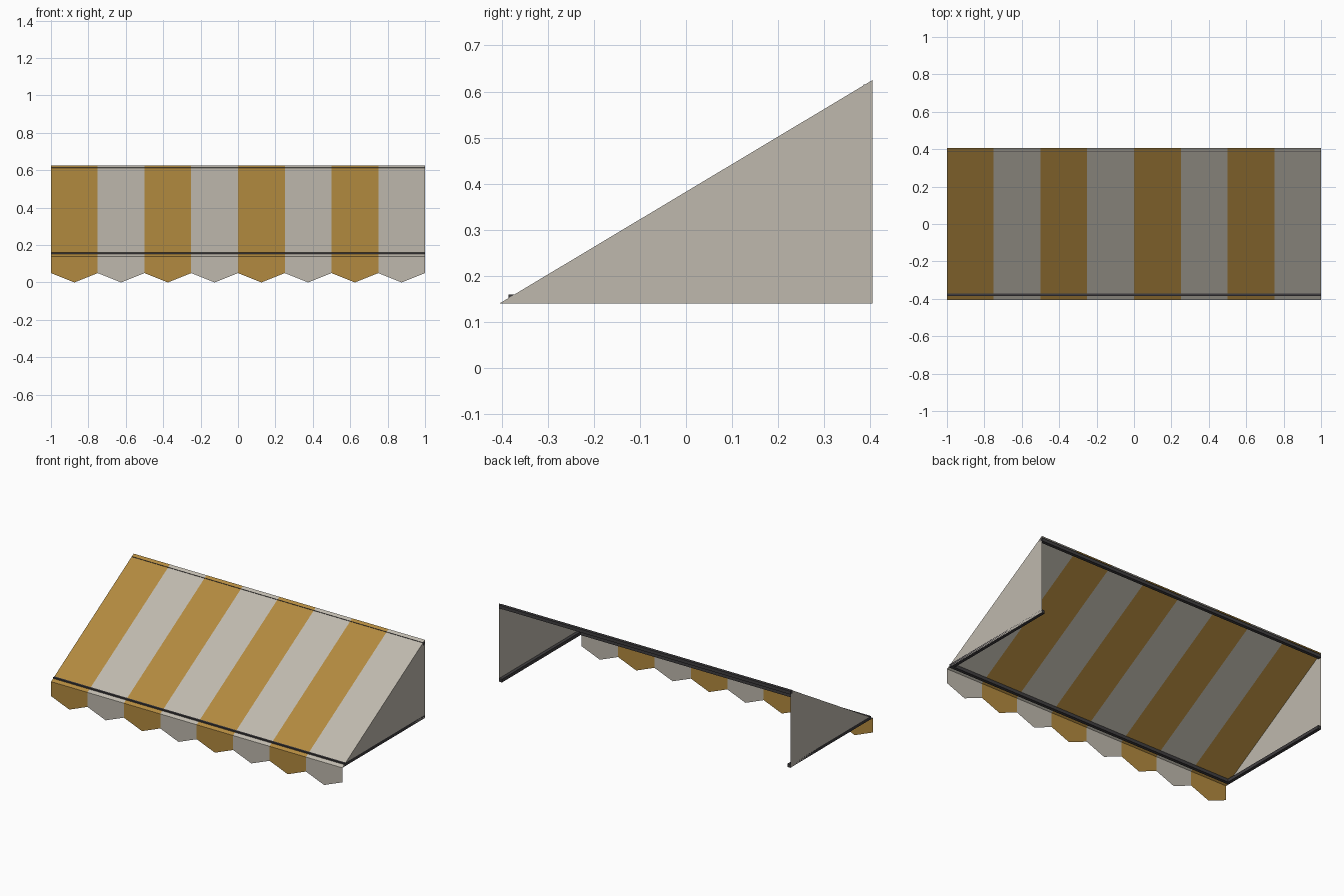
import bpy, bmesh

if "Cube" in bpy.data.objects:
    bpy.data.objects.remove(bpy.data.objects["Cube"])

W, D = 1.0, 0.405           # half width, half depth
Z_EAVE, Z_TOP = 0.14, 0.625  # canopy heights
N = 8                        # stripes
STEP = 2 * W / N


def material(name, rgb):
    m = bpy.data.materials.new(name)
    m.diffuse_color = (*rgb, 1)
    m.use_nodes = True
    m.node_tree.nodes["Principled BSDF"].inputs["Base Color"].default_value = m.diffuse_color
    return m


gold = material("gold cloth", (0.45, 0.255, 0.05))
cream = material("cream cloth", (0.52, 0.485, 0.42))
metal = material("dark metal", (0.05, 0.047, 0.05))


def sheet(name, polys, mats):
    """Flat cloth panels; material alternates along the list."""
    bm = bmesh.new()
    for i, pts in enumerate(polys):
        f = bm.faces.new([bm.verts.new(p) for p in pts])
        f.material_index = i % len(mats)
    bmesh.ops.remove_doubles(bm, verts=bm.verts, dist=1e-5)
    me = bpy.data.meshes.new(name)
    bm.to_mesh(me)
    bm.free()
    for m in mats:
        me.materials.append(m)
    ob = bpy.data.objects.new(name, me)
    bpy.context.collection.objects.link(ob)


def bar(name, lo, hi):
    """Square metal tube between two corners."""
    bpy.ops.mesh.primitive_cube_add(size=1, location=[(a + b) / 2 for a, b in zip(lo, hi)])
    ob = bpy.context.object
    ob.name = name
    ob.scale = [b - a for a, b in zip(lo, hi)]
    bpy.ops.object.transform_apply(location=False, rotation=False, scale=True)
    ob.data.materials.append(metal)


# Striped sloping canopy and pointed valance
slope, valance = [], []
for i in range(N):
    a, b = -W + i * STEP, -W + (i + 1) * STEP
    slope.append([(a, -D, Z_EAVE), (b, -D, Z_EAVE), (b, D, Z_TOP), (a, D, Z_TOP)])
    valance.append([(a, -D, Z_EAVE), (a, -D, 0.05), ((a + b) / 2, -D, 0),
                    (b, -D, 0.05), (b, -D, Z_EAVE)])
sheet("canopy", slope, [gold, cream])
sheet("valance", valance, [gold, cream])

# Triangular side panels and their lower bars
for s, side in ((-1, "left"), (1, "right")):
    tri = [(s * W, -D, Z_EAVE), (s * W, D, Z_EAVE), (s * W, D, Z_TOP)]
    sheet(side + "_side_panel", [tri if s > 0 else tri[::-1]], [cream])
    x = sorted((s * W, s * (W - 0.02)))
    bar(side + "_side_bar", (x[0], -0.365, Z_EAVE), (x[1], D, 0.16))

# Front and top cross bars
bar("front_bar", (-W, -0.385, Z_EAVE), (W, -0.365, 0.16))
bar("top_bar", (-W, 0.385, 0.595), (W, D, 0.615))
